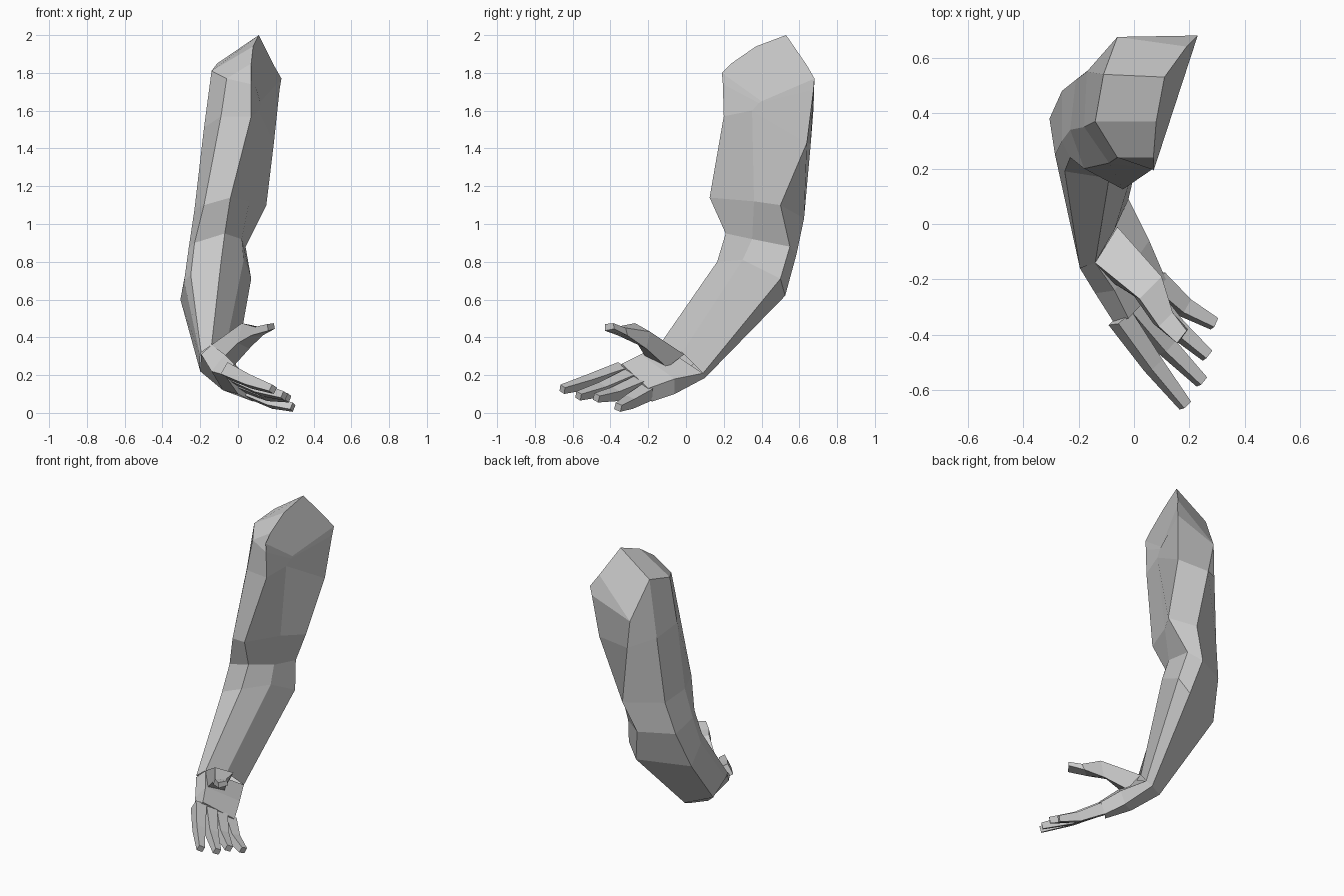
import bpy, bmesh
from mathutils import Vector


def loft(name, rings, cap_start=True, cap_end=True):
    """Skin a list of equal-length cross-sections into one flat-shaded part."""
    bm = bmesh.new()
    vs = [[bm.verts.new(p) for p in ring] for ring in rings]
    n = len(vs[0])
    for a, b in zip(vs, vs[1:]):
        for i in range(n):
            j = (i + 1) % n
            bm.faces.new((a[i], a[j], b[j], b[i]))
    if cap_start:
        bm.faces.new(vs[0][::-1])
    if cap_end:
        bm.faces.new(vs[-1])
    bmesh.ops.recalc_face_normals(bm, faces=bm.faces)
    me = bpy.data.meshes.new(name)
    bm.to_mesh(me)
    bm.free()
    ob = bpy.data.objects.new(name, me)
    bpy.context.collection.objects.link(ob)
    return ob


def finger(name, path, widths):
    """Four-sided tapering tube along a path."""
    pts = [Vector(p) for p in path]
    rings = []
    for i, p in enumerate(pts):
        d = (pts[min(i + 1, len(pts) - 1)] - pts[max(i - 1, 0)]).normalized()
        side = Vector((0.6, 0.65, -0.4))
        side = (side - d * side.dot(d)).normalized()
        up = d.cross(side)
        w = widths[i]
        rings.append([p + side * w * a + up * w * b
                      for a, b in ((1, 1), (1, -1), (-1, -1), (-1, 1))])
    return loft(name, rings)


# Ring order: outer front, front, inner front, inner, inner back, back, outer
upper = [
    [(.08, .37, 1.94), (.07, .24, 1.85), (.07, .19, 1.80), (.12, .40, 1.65),
     (.23, .68, 1.77), (.19, .64, 1.84), (.11, .53, 2.0)],
    [(-.14, .37, 1.81), (-.06, .24, 1.77), (.07, .195, 1.74), (.12, .385, 1.64),
     (.22, .675, 1.71), (-.06, .675, 1.61), (-.11, .54, 1.85)],
    [(-.18, .35, 1.51), (-.09, .22, 1.57), (.07, .20, 1.57), (.11, .35, 1.60),
     (.19, .64, 1.43), (-.03, .66, 1.42), (-.17, .55, 1.48)],
    [(-.23, .34, 1.08), (-.18, .20, 1.10), (-.04, .125, 1.14), (.06, .36, 1.12),
     (.15, .50, 1.10), (.03, .625, 1.03), (-.21, .52, 1.05)],
]
fore = [
    [(-.26, .30, .88), (-.23, .24, .90), (-.07, .21, .95), (.02, .35, .92),
     (.04, .55, .88), (-.05, .585, .84), (-.26, .48, .84)],
    [(-.285, .25, .70), (-.25, .19, .73), (-.09, .165, .80), (.03, .30, .81),
     (.07, .50, .71), (.0, .525, .62), (-.305, .38, .60)],
    [(-.20, -.13, .30), (-.195, -.16, .32), (-.14, -.14, .36), (-.07, -.02, .32),
     (-.02, .09, .21), (-.06, .10, .185), (-.20, .0, .22)],
]
loft("upper_arm", upper, cap_end=False)
loft("forearm", upper[-1:] + fore, cap_start=False, cap_end=False)

# Palm: slab from wrist to knuckles
loft("palm", [
    [(-.14, -.14, .36), (-.195, -.16, .31), (-.20, .0, .22), (-.06, .10, .185), (-.02, .09, .21)],
    [(-.07, -.24, .31), (-.14, -.25, .22), (-.08, -.12, .12), (.02, -.06, .10), (.055, -.06, .18)],
    [(-.02, -.34, .26), (-.07, -.36, .20), (.0, -.27, .10), (.08, -.18, .06), (.115, -.20, .13)],
])

# Thumb: wide wedge at the palm tapering to a small tip
loft("thumb", [
    [(-.14, -.14, .36), (-.06, -.01, .31), (-.03, -.10, .24), (-.08, -.21, .29)],
    [(.02, -.27, .475), (.10, -.19, .43), (.06, -.21, .34), (.0, -.26, .37)],
    [(.09, -.37, .455), (.14, -.32, .45), (.13, -.31, .41), (.07, -.36, .41)],
    [(.155, -.43, .47), (.19, -.385, .475), (.195, -.38, .445), (.16, -.43, .435)],
])

# Fingers
taper = (.036, .029, .019)
for name, path in {
    "index_finger": [(-.05, -.34, .222), (.07, -.51, .165), (.185, -.655, .125)],
    "middle_finger": [(.0, -.30, .185), (.12, -.445, .125), (.245, -.57, .09)],
    "ring_finger": [(.04, -.25, .15), (.15, -.375, .10), (.265, -.475, .08)],
    "little_finger": [(.075, -.205, .11), (.18, -.30, .058), (.29, -.36, .03)],
}.items():
    finger(name, path, taper)
